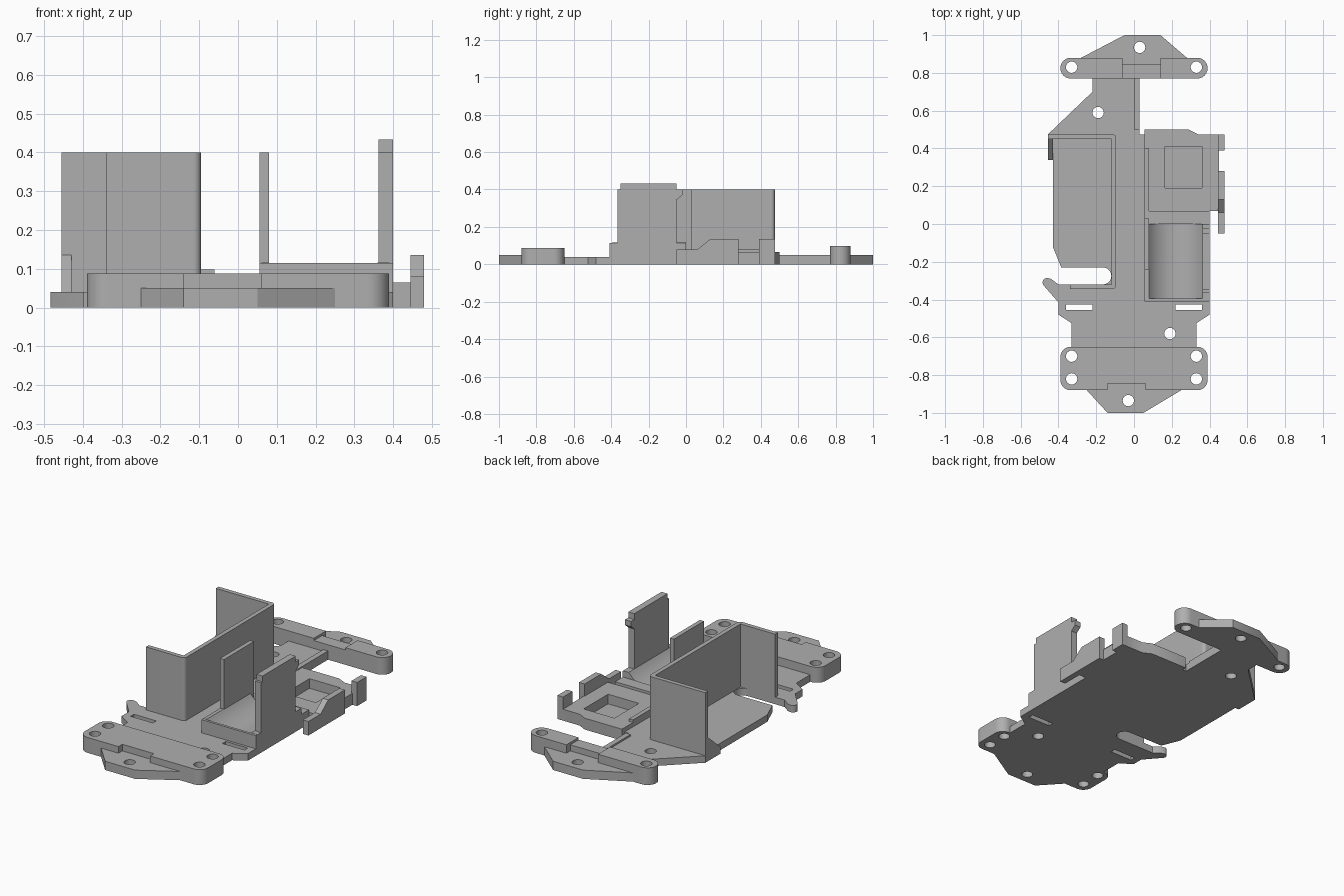
import bpy, bmesh, math

cube = bpy.data.objects.get("Cube")
if cube:
    bpy.data.objects.remove(cube)

# One plain colour for the whole moulding
grey = bpy.data.materials.new("plain grey plastic")
grey.use_nodes = True
grey_colour = (.43, .43, .43, 1)
grey.diffuse_color = grey_colour
grey.node_tree.nodes["Principled BSDF"].inputs["Base Color"].default_value = grey_colour


def arc(centre_x, centre_y, radius, start, end, steps=12):
    """Points along an arc whose ends are given in quarter turns."""
    points = []
    for step in range(steps + 1):
        angle = (start + (end - start) * step / steps) * math.pi / 2
        points.append((centre_x + radius * math.cos(angle),
                       centre_y + radius * math.sin(angle)))
    return points


def screw_hole(x, y):
    return arc(x, y, .03, 0, 4, steps=24)[:-1]


def flip(points):
    """Mirror an outline left to right, keeping its winding."""
    return [(-x, y) for x, y in reversed(points)]


def half_turn(points):
    return [(-x, -y) for x, y in points]


def rectangle(x_span, y_span):
    return [(x_span[0], y_span[0]), (x_span[1], y_span[0]),
            (x_span[1], y_span[1]), (x_span[0], y_span[1])]


def rounded_block(half_width, front, back, radius):
    side = half_width - radius
    right = arc(side, front + radius, radius, -1, 0)
    right += arc(side, back - radius, radius, 0, 1)
    return right + flip(right)


def prism(name, outline, span, holes=(), axis="z"):
    """Extrude a filled outline, with holes, over a span of one axis."""
    low, high = span
    curve = bpy.data.curves.new(name, "CURVE")
    curve.dimensions = "2D"
    curve.fill_mode = "BOTH"
    curve.extrude = (high - low) / 2
    for loop in [outline, *holes]:
        spline = curve.splines.new("POLY")
        spline.points.add(len(loop) - 1)
        for point, (across, up) in zip(spline.points, loop):
            point.co = (across, up, 0, 1)
        spline.use_cyclic_u = True
    outline_object = bpy.data.objects.new(name + " outline", curve)
    mesh = bpy.data.meshes.new_from_object(outline_object)
    bpy.data.objects.remove(outline_object)
    bpy.data.curves.remove(curve)
    middle = (low + high) / 2
    for vertex in mesh.vertices:
        across, up, depth = vertex.co
        depth += middle
        if axis == "x":
            vertex.co = (depth, across, up)
        elif axis == "y":
            vertex.co = (across, depth, up)
        else:
            vertex.co = (across, up, depth)
    bm = bmesh.new()
    bm.from_mesh(mesh)
    bmesh.ops.remove_doubles(bm, verts=bm.verts, dist=.0001)
    bmesh.ops.recalc_face_normals(bm, faces=bm.faces)
    for face in bm.faces:
        face.smooth = True
    bm.to_mesh(mesh)
    bm.free()
    mesh.set_sharp_from_angle(angle=math.pi / 6)
    mesh.materials.clear()
    mesh.materials.append(grey)
    bpy.context.collection.objects.link(bpy.data.objects.new(name, mesh))


def box(name, x_span, y_span, z_span):
    prism(name, rectangle(x_span, y_span), z_span)


# Shared levels and edges
floor_top, cradle_top, wall_top = .04, .115, .4
floor_span = (0, floor_top)
inner_x, outer_x = .055, .4
neck_left, neck_right = -.22, .03
bay_left, bay_inner, bay_back, wall = -.455, -.095, .475, .025
slot_front, slot_back = -.32, -.23
tray_front = .07
bar_front, bar_back, bar_half, bar_radius = .77, .88, .39, .055
block_back = -.65

# Floor: main plate with a round-ended side slot, waist, neck and hook
slot_radius = (slot_back - slot_front) / 2
main = [(outer_x, slot_front), (outer_x, tray_front), (inner_x, tray_front),
        (inner_x, bay_back), (-.43, bay_back), (-.43, -.12), (-.385, slot_back)]
main += arc(-.165, slot_front + slot_radius, slot_radius, 1, -1)
prism("main_floor", main, floor_span)

waist = [(.33, block_back), (.33, -.525), (outer_x, -.48), (outer_x, slot_front)]
strap_slot = rectangle((.22, .36), (-.455, -.425))
prism("waist_floor", waist + flip(waist), floor_span,
      [screw_hole(.19, -.58), strap_slot, flip(strap_slot)])

neck = [(neck_right, bay_back), (neck_right, bar_front), (neck_left, bar_front),
        (neck_left, .7), (bay_left, bay_back)]
prism("neck_floor", neck, floor_span, [screw_hole(-.19, .59)])
box("neck_rib", (0, neck_right), (.5, bar_front), (floor_top, .05))

hook = [(-outer_x, slot_front), (-.44, -.29)] + arc(-.46, -.31, .024, .7, 2.4)
prism("slot_hook", hook + [(-outer_x, -.415)], floor_span)

# End pieces: the same notched nose at both ends, turned half round
notch = [(-.14, -bar_back), (-.14, -.845), (.06, -.845), (.06, -bar_back)]


def nose(half_width):
    return [(-half_width, -bar_back), *notch, (half_width, -bar_back), (.05, -1), (-.14, -1)]


nose_span = (0, .05)
nose_hole = screw_hole(-.03, -.935)
prism("front_nose", nose(.25), nose_span, [nose_hole])
prism("rear_tail", half_turn(nose(.28)), nose_span, [half_turn(nose_hole)])

# Front mounting block
block = rounded_block(bar_half, -bar_back, block_back, bar_radius)
prism("front_block", block + notch, (0, .088),
      [screw_hole(x, y) for x in (-.33, .33) for y in (-.82, -.7)])

# Rear bar: raised round ends with a lower bridge between them
bridge_left, bridge_right = -.06, .14


def bar_end(inner_edge):
    tip = arc(bar_half - bar_radius, bar_back - bar_radius, bar_radius, -1, 1)
    return [(inner_edge, bar_front)] + tip + [(inner_edge, bar_back)]


end_span = (0, .098)
end_hole = screw_hole(.33, .83)
prism("rear_bar_left", bar_end(bridge_right), end_span, [end_hole])
prism("rear_bar_right", flip(bar_end(-bridge_left)), end_span, [flip(end_hole)])
box("rear_bridge", (bridge_left, bridge_right), (bar_front, .845), (0, .085))

# Tall three-sided wall of the right bay, with rounded outer corners
corner = .02
bay_front = slot_front - wall
bay_turn = bay_inner - corner
bay = [(-.34, bay_front)]
bay += arc(bay_turn, bay_front + corner, corner, -1, 0)
bay += arc(bay_turn, bay_back - corner, corner, 0, 1)
bay += [(bay_left, bay_back), (bay_left, bay_back - wall),
        (bay_inner - wall, bay_back - wall), (bay_inner - wall, slot_front),
        (-.34, slot_front)]
prism("bay_wall", bay, (floor_top, wall_top))
gusset = [(.34, 0), (bay_back, 0), (bay_back, .135), (bay_back - wall, .135), (.34, floor_top)]
prism("bay_gusset", gusset, (bay_left, bay_left + wall), axis="x")

# Cradle: a block with a shallow round saddle, and its end pieces
cradle_x = (inner_x, outer_x)
saddle = [(inner_x, floor_top), (outer_x, floor_top), (outer_x, cradle_top)]
saddle += arc(.22, .22, .175, -.4, -1.6, steps=20) + [(inner_x, cradle_top)]
prism("cradle", saddle, (-.395, 0), axis="y")
box("cradle_rim", cradle_x, (-.41, -.395), (floor_top, cradle_top))
box("cradle_ledge", cradle_x, (0, tray_front), (floor_top, .08))

# Upright panels either side of the cradle
box("inner_panel", (inner_x, inner_x + wall), (-.24, neck_right), (.08, wall_top))
panel_front, panel_back = -.365, -.05
outer_panel = [(panel_front, .1), (panel_front, wall_top), (-.35, wall_top),
               (-.35, .433), (panel_back, .433), (panel_back, wall_top),
               (-.02, wall_top), (-.02, .37), (panel_back, .345), (panel_back, .1)]
prism("outer_panel", outer_panel, (.362, outer_x), axis="x")

# Tray with a square pocket
tray_side, tray_top = .45, .065
tray = [(inner_x, tray_front), (tray_side, tray_front), (tray_side, bay_back),
        (.34, bay_back), (.29, .5), (inner_x, .5)]
pocket_x, pocket_y = (.165, .36), (.19, .41)
prism("tray", tray, (0, tray_top), [rectangle(pocket_x, pocket_y)])
box("pocket_floor", pocket_x, pocket_y, (0, .01))
box("tray_rim", (inner_x, inner_x + wall), (tray_front, outer_x), (tray_top, .08))

# Clips along the outer side of the tray
clip_x, clip_top, arm_top, arm_back = (.445, .48), .135, .08, .28
arm = [(panel_back, 0), (arm_back, 0), (arm_back, clip_top),
       (.13, clip_top), (.06, arm_top), (panel_back, arm_top)]
prism("side_arm", arm, clip_x, axis="x")
box("side_post", clip_x, (.39, bay_back), (0, clip_top))
